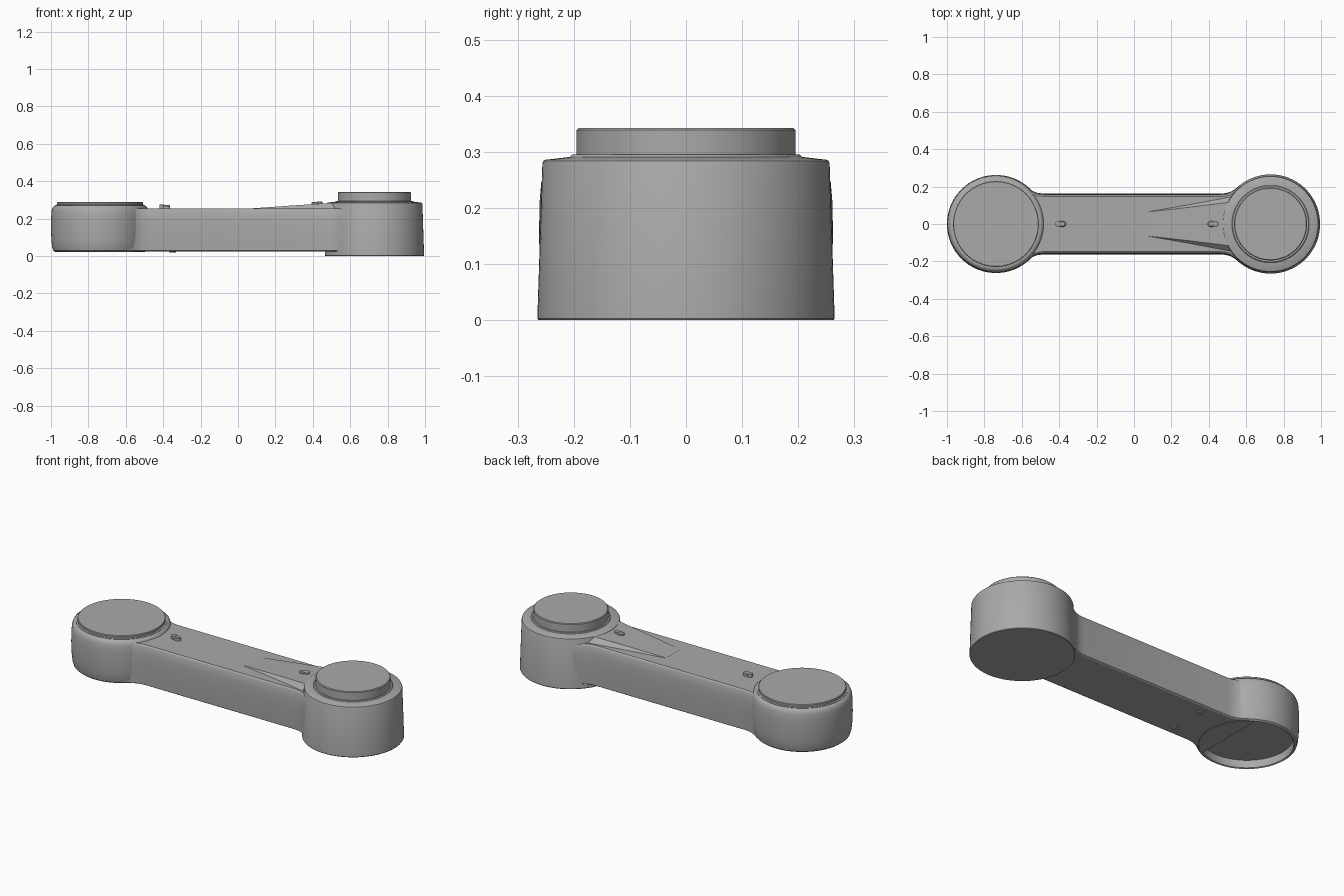
import bpy, bmesh, math

cube = bpy.data.objects.get("Cube")
if cube:
    bpy.data.objects.remove(cube, do_unlink=True)

grey = bpy.data.materials.new("plain_grey")
grey.use_nodes = True
grey.diffuse_color = (0.4, 0.4, 0.4, 1)
grey.node_tree.nodes["Principled BSDF"].inputs["Base Color"].default_value = (0.4, 0.4, 0.4, 1)


def finish(name, bm):
    bmesh.ops.recalc_face_normals(bm, faces=bm.faces)
    mesh = bpy.data.meshes.new(name)
    bm.to_mesh(mesh)
    bm.free()
    mesh.materials.append(grey)
    ob = bpy.data.objects.new(name, mesh)
    bpy.context.collection.objects.link(ob)
    bpy.ops.object.select_all(action="DESELECT")
    ob.select_set(True)
    bpy.context.view_layer.objects.active = ob
    bpy.ops.object.shade_smooth_by_angle(angle=math.radians(30))
    return ob


def loft(name, rings):
    """Skin closed rings of points and cap both ends."""
    bm = bmesh.new()
    rows = [[bm.verts.new(p) for p in ring] for ring in rings]
    n = len(rows[0])
    for a, b in zip(rows, rows[1:]):
        for i in range(n):
            j = (i + 1) % n
            bm.faces.new((a[i], a[j], b[j], b[i]))
    bm.faces.new(rows[0])
    bm.faces.new(rows[-1])
    return finish(name, bm)


def lathe(name, cx, profile, cy=0.0, sides=96, stretch=1.0):
    turn = [2 * math.pi * i / sides for i in range(sides)]
    return loft(name, [[(cx + r * stretch * math.cos(t), cy + r * math.sin(t), z)
                        for t in turn] for r, z in profile])


SMALL_X, TALL_X = -0.738, 0.73

# Short rounded housing, open recess underneath
lathe("short_housing", SMALL_X, [
    (0.235, 0.07), (0.235, 0.027), (0.241, 0.023), (0.25, 0.03), (0.256, 0.05),
    (0.26, 0.09), (0.262, 0.15), (0.261, 0.21), (0.258, 0.245), (0.253, 0.26),
    (0.245, 0.268), (0.238, 0.271)])
lathe("short_housing_cap", SMALL_X, [
    (0.238, 0.262), (0.238, 0.273), (0.229, 0.275), (0.229, 0.285), (0.226, 0.288)])

# Tall tapered housing with a raised round cap
lathe("tall_housing", TALL_X, [
    (0.263, 0.0), (0.265, 0.003), (0.256, 0.279), (0.254, 0.284), (0.25, 0.286),
    (0.207, 0.291), (0.203, 0.295)])
lathe("tall_housing_cap", TALL_X, [
    (0.195, 0.28), (0.195, 0.339), (0.191, 0.343)])

# Connecting arm: rounded-box section that flares into both housings
half_section = [(-0.012, 0.025), (-0.004, 0.03), (-0.001, 0.1), (0.0, 0.15),
                (-0.001, 0.2), (-0.004, 0.24), (-0.008, 0.25), (-0.015, 0.255)]
stations = [(-0.62, 0.222), (-0.59, 0.207), (-0.565, 0.189), (-0.54, 0.175),
            (-0.515, 0.166), (-0.48, 0.162), (0.46, 0.162), (0.49, 0.165),
            (0.515, 0.172), (0.54, 0.186), (0.56, 0.2), (0.6, 0.222)]
loft("arm", [[(x, w + d, z) for d, z in half_section] +
             [(x, -w - d, z) for d, z in reversed(half_section)] for x, w in stations])

# Widening ramp from the arm up to the tall housing
ramp = [(0.08, 0.065, 0.067, 0.2555), (0.3, 0.09, 0.105, 0.271),
        (0.5, 0.115, 0.143, 0.284), (0.6, 0.12, 0.165, 0.289)]
loft("ramp", [[(x, base, 0.25), (x, base, 0.254), (x, top, z),
               (x, -top, z), (x, -base, 0.254), (x, -base, 0.25)]
              for x, top, base, z in ramp])

# Small oval studs on top, each with a round pin beside it
for label, x, z in (("outer", -0.385, 0.255), ("inner", 0.415, 0.271)):
    side = -1 if x < 0 else 1
    lathe(label + "_stud", x, [(0.016, z - 0.01), (0.016, z + 0.013), (0.012, z + 0.018)],
          sides=24, stretch=1.4)
    lathe(label + "_stud_pin", x + side * 0.022,
          [(0.014, z - 0.01), (0.014, z + 0.019), (0.011, z + 0.021)], sides=24)

# Pair of low screw heads underneath
for label, y in (("left", 0.1), ("right", -0.1)):
    lathe(label + "_screw", -0.35, [(0.018, 0.03), (0.018, 0.021), (0.015, 0.019)],
          cy=y, sides=24)
